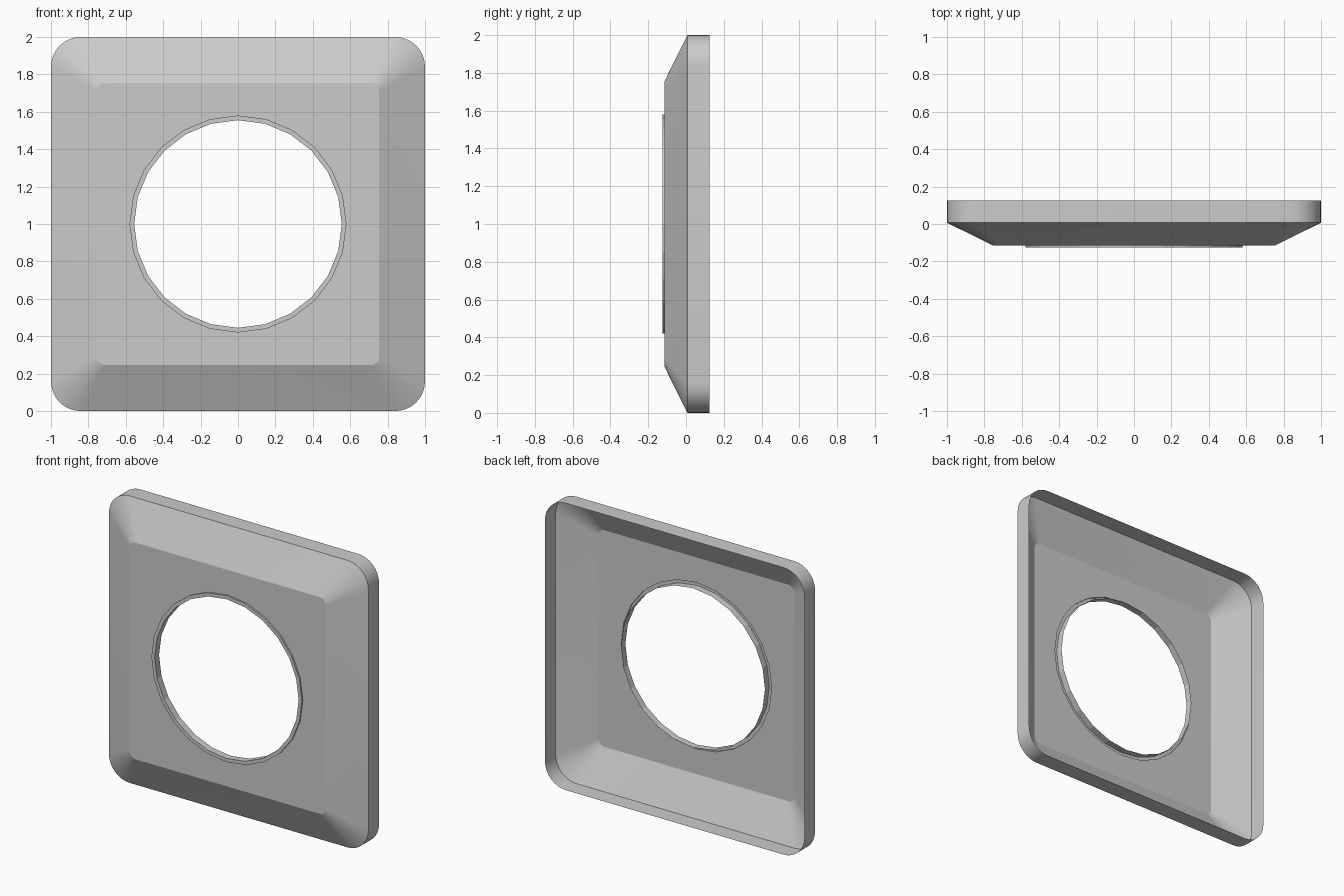
import bpy, bmesh
from math import sin, cos, pi

if "Cube" in bpy.data.objects:
    bpy.data.objects.remove(bpy.data.objects["Cube"])

CZ = 1.0        # height of the plate centre
SIDES = 24      # sides of the round opening


def rounded_square(half, radius, seg=8):
    c = half - radius
    pts = []
    for q, (sx, sz) in enumerate([(1, 1), (-1, 1), (-1, -1), (1, -1)]):
        for i in range(seg + 1):
            a = (q + i / seg) * pi / 2
            pts.append((sx * c + radius * cos(a), sz * c + radius * sin(a)))
    return pts


def circle(radius):
    return [(radius * cos(2 * pi * i / SIDES), radius * sin(2 * pi * i / SIDES))
            for i in range(SIDES)]


def add_loop(bm, pts, y):
    return [bm.verts.new((x, y, CZ + z)) for x, z in pts]


def skin(bm, a, b):
    n = len(a)
    for i in range(n):
        j = (i + 1) % n
        bm.faces.new((a[i], a[j], b[j], b[i]))


def closed_edges(bm, loop):
    edges = []
    for i, v in enumerate(loop):
        pair = (v, loop[(i + 1) % len(loop)])
        edges.append(bm.edges.get(pair) or bm.edges.new(pair))
    return edges


def finish(bm, name):
    mesh = bpy.data.meshes.new(name)
    bm.to_mesh(mesh)
    bm.free()
    obj = bpy.data.objects.new(name, mesh)
    bpy.context.collection.objects.link(obj)
    return obj


# Cover plate: open-backed shell with straight rim, sloped border and flat face
bm = bmesh.new()
back = add_loop(bm, rounded_square(1.0, 0.16), 0.125)
edge = add_loop(bm, rounded_square(1.0, 0.16), 0.007)
face = add_loop(bm, rounded_square(0.755, 0.045), -0.114)
hole = add_loop(bm, circle(0.58), -0.114)
skin(bm, back, edge)
skin(bm, edge, face)
bmesh.ops.triangle_fill(bm, use_beauty=True, use_dissolve=False, normal=(0, -1, 0),
                        edges=closed_edges(bm, face) + closed_edges(bm, hole))
bmesh.ops.recalc_face_normals(bm, faces=bm.faces)
bm.normal_update()
if sum(f.normal.y * f.calc_area() for f in bm.faces) > 0:
    bmesh.ops.reverse_faces(bm, faces=bm.faces)
plate = finish(bm, "cover_plate")
bpy.context.view_layer.objects.active = plate
plate.select_set(True)
bpy.ops.object.shade_smooth_by_angle(angle=0.35)

# Opening trim: low lip on the face, turned inward as a short sleeve
bm = bmesh.new()
profile = [(0.58, -0.114), (0.58, -0.125), (0.555, -0.125), (0.555, -0.077)]
loops = [add_loop(bm, circle(r), y) for r, y in profile]
for a, b in zip(loops, loops[1:]):
    skin(bm, a, b)
bm.normal_update()
if sum(f.normal.y * f.calc_area() for f in bm.faces) > 0:
    bmesh.ops.reverse_faces(bm, faces=bm.faces)
finish(bm, "opening_trim")
